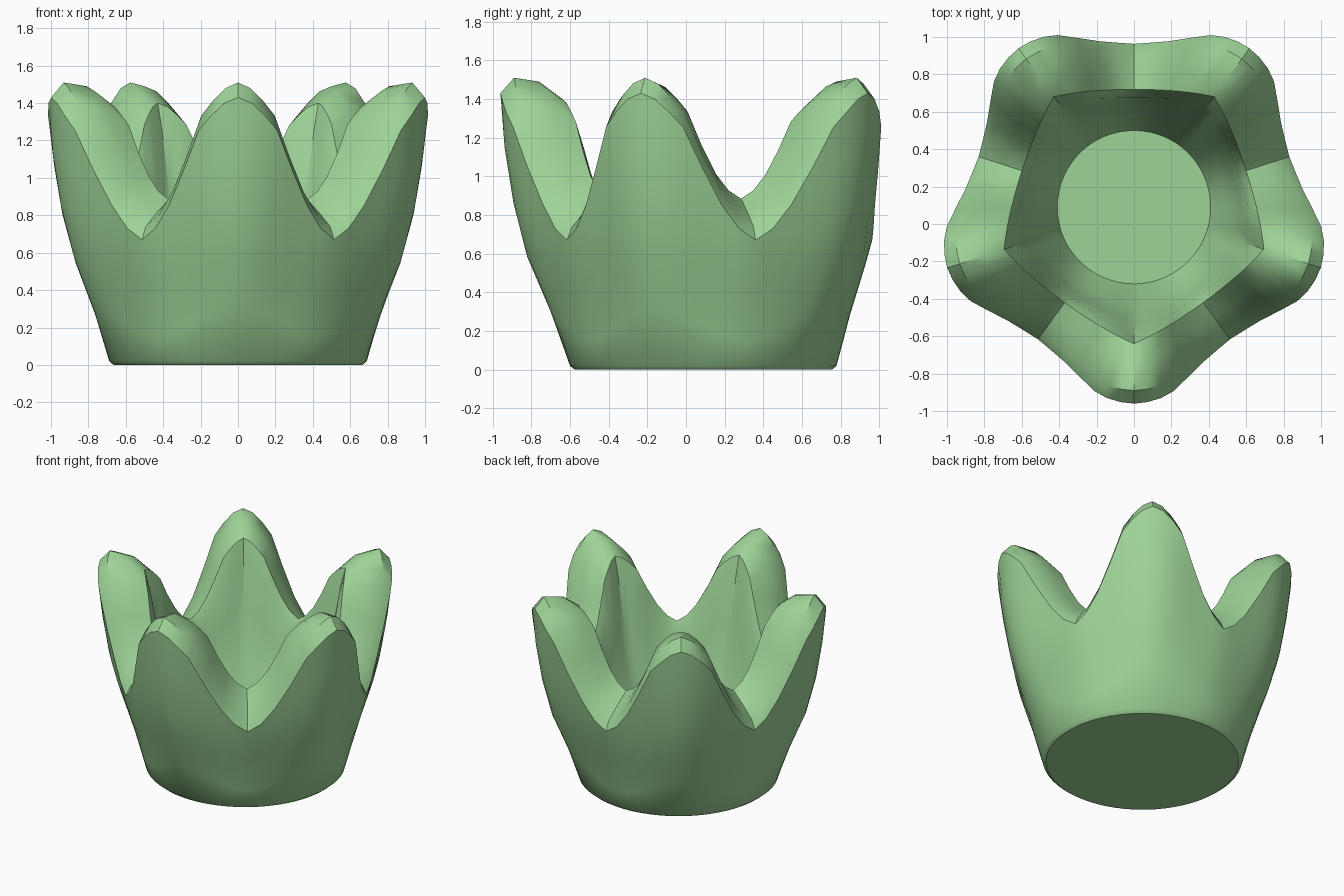
import bpy, bmesh, math

if "Cube" in bpy.data.objects:
    bpy.data.objects.remove(bpy.data.objects["Cube"])

CY = 0.09          # cup axis offset in y
PETALS = 5

mat = bpy.data.materials.new("leaf green")
mat.diffuse_color = (0.34, 0.65, 0.31, 1)
mat.use_nodes = True
mat.node_tree.nodes["Principled BSDF"].inputs["Base Color"].default_value = mat.diffuse_color


def interp(pts, x):
    """Piecewise linear lookup."""
    if x <= pts[0][0]:
        return pts[0][1]
    for (a, u), (b, v) in zip(pts, pts[1:]):
        if x <= b:
            return u + (v - u) * (x - a) / (b - a)
    return pts[-1][1]


def lerp(a, b, t):
    return a + (b - a) * t


# Outer wall radius by height, measured on a petal's centre line
WALL = [(0, 0.665), (0.02, 0.69), (0.3, 0.79), (0.65, 0.94),
        (0.95, 1.0), (1.3, 1.05), (1.45, 1.05)]
# Petal outline: angle from petal centre -> height share between notch and tip
OUTLINE = [(0, 1), (5, 0.95), (12, 0.77), (17.5, 0.5), (24, 0.24), (30, 0.08), (36, 0)]
# Rim section (radius, height) from outside to inside
TIP = [(0.98, 1.51), (0.85, 1.49), (0.73, 1.40), (0.69, 1.25)]
NOTCH = [(0.84, 0.74), (0.73, 0.82), (0.63, 0.885), (0.585, 0.80)]
FLOOR_R, FLOOR_Z = 0.41, 0.27


def outer_r(a, z):
    s = min(a / 25, 1)
    s = s * s * (3 - 2 * s)
    return interp(WALL, z) * (1 - 0.075 * s * min(z / 0.65, 1))


def section(a):
    """Radial section from underside, over the rim, to the floor."""
    w = interp(OUTLINE, a)
    lip = lerp(0.67, 1.43, w)
    pts = [(outer_r(a, z), z) for z in (0, 0.02)]
    for i in range(1, 6):
        z = lerp(0.02, lip, i / 5)
        pts.append((outer_r(a, z), z))
    f = 1 - ((36 - a) / 36) ** 2
    edge = pts[-1][0]
    for i, (t, n) in enumerate(zip(TIP, NOTCH)):
        r = lerp(t[0], n[0], f)
        if i == 0:
            r = edge - lerp(0.035, 0.07, w)
        pts.append((r, lerp(n[1], t[1], w)))
    r0, z0 = pts[-1]
    for t, bulge in ((0.35, 0.03), (0.7, 0.035)):
        pts.append((lerp(r0, FLOOR_R, t) + bulge, lerp(z0, FLOOR_Z, t)))
    pts.append((FLOOR_R, FLOOR_Z))
    return pts


# Column angles over one petal, repeated round the cup
half = [0, 4, 8, 12, 17.5, 24, 30, 36]
offsets = [-a for a in reversed(half[1:])] + half[:-1]
bm = bmesh.new()
cols = []
for p in range(PETALS):
    for off in offsets:
        ang = math.radians(-90 + 72 * p + off)
        cols.append([bm.verts.new((r * math.cos(ang), CY + r * math.sin(ang), z))
                     for r, z in section(abs(off))])
for i, c in enumerate(cols):
    d = cols[(i + 1) % len(cols)]
    for j in range(len(c) - 1):
        bm.faces.new((c[j], d[j], d[j + 1], c[j + 1]))
bm.faces.new([c[0] for c in reversed(cols)])    # underside
bm.faces.new([c[-1] for c in cols])             # inner floor
bmesh.ops.recalc_face_normals(bm, faces=bm.faces)

me = bpy.data.meshes.new("petal_cup")
bm.to_mesh(me)
bm.free()
me.materials.append(mat)
cup = bpy.data.objects.new("petal_cup", me)
bpy.context.collection.objects.link(cup)
bpy.context.view_layer.objects.active = cup
cup.select_set(True)
bpy.ops.object.shade_smooth_by_angle(angle=math.radians(35))
